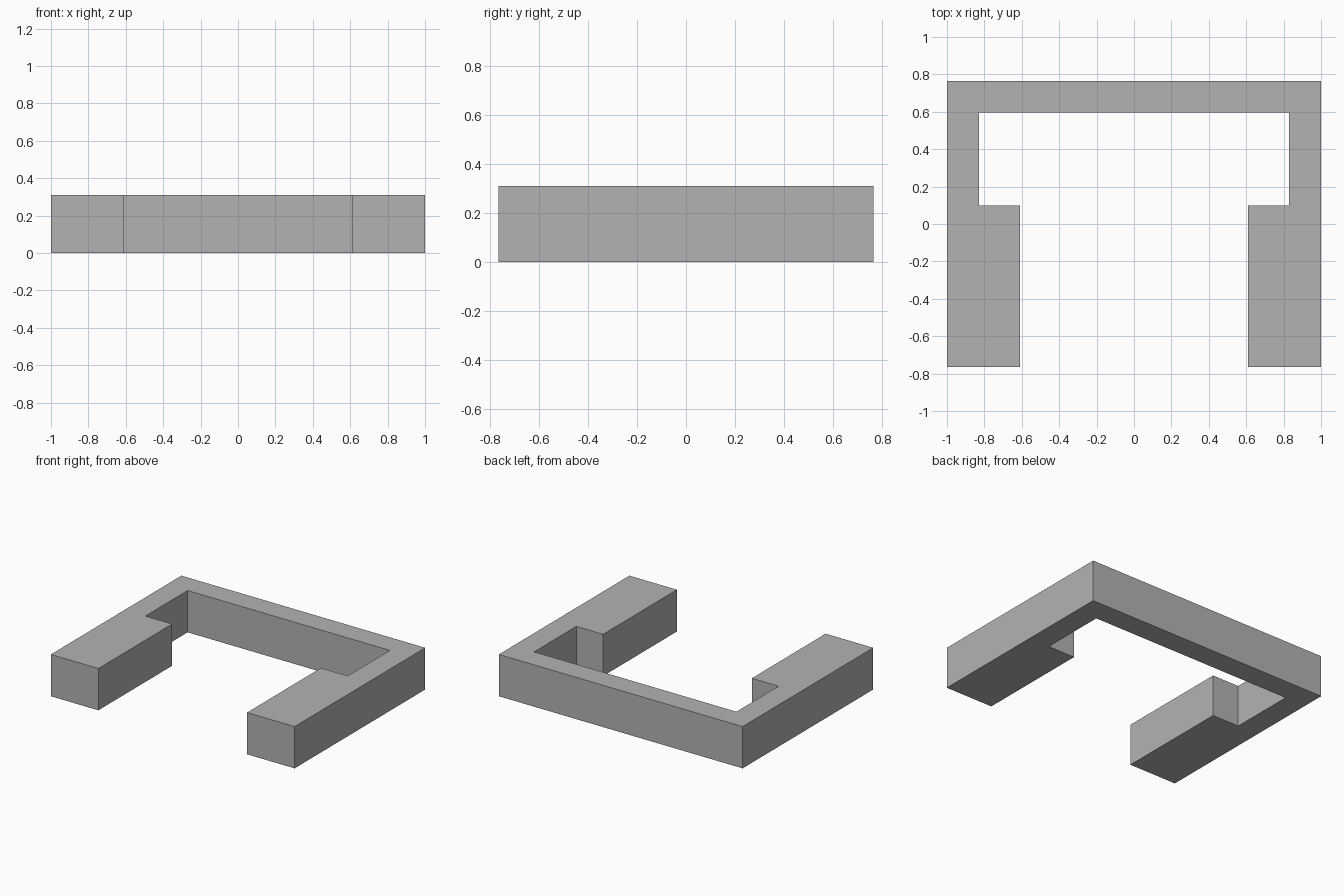
import bpy
import bmesh

cube = bpy.data.objects.get("Cube")
if cube:
    bpy.data.objects.remove(cube, do_unlink=True)

HEIGHT = 0.31

# Single flat grey
grey = bpy.data.materials.new("plain_grey")
grey.use_nodes = True
color = (0.45, 0.45, 0.45, 1)
grey.diffuse_color = color
grey.node_tree.nodes["Principled BSDF"].inputs["Base Color"].default_value = color

# Left half of the plan outline, from the back centre round to the inner back edge
half = [(1, 0.765), (1, -0.765), (0.61, -0.765), (0.61, 0.1), (0.83, 0.1), (0.83, 0.595)]
outline = half + [(-x, y) for x, y in reversed(half)]

# Extrude the mirrored outline into one solid U-shaped block
bm = bmesh.new()
base = bm.faces.new([bm.verts.new((x, y, 0)) for x, y in outline])
top = bmesh.ops.extrude_face_region(bm, geom=[base], use_keep_orig=True)
bmesh.ops.translate(bm, vec=(0, 0, HEIGHT),
                    verts=[v for v in top["geom"] if isinstance(v, bmesh.types.BMVert)])
bmesh.ops.recalc_face_normals(bm, faces=bm.faces)

mesh = bpy.data.meshes.new("u_shaped_block")
bm.to_mesh(mesh)
bm.free()
mesh.materials.append(grey)
block = bpy.data.objects.new("u_shaped_block", mesh)
bpy.context.collection.objects.link(block)
